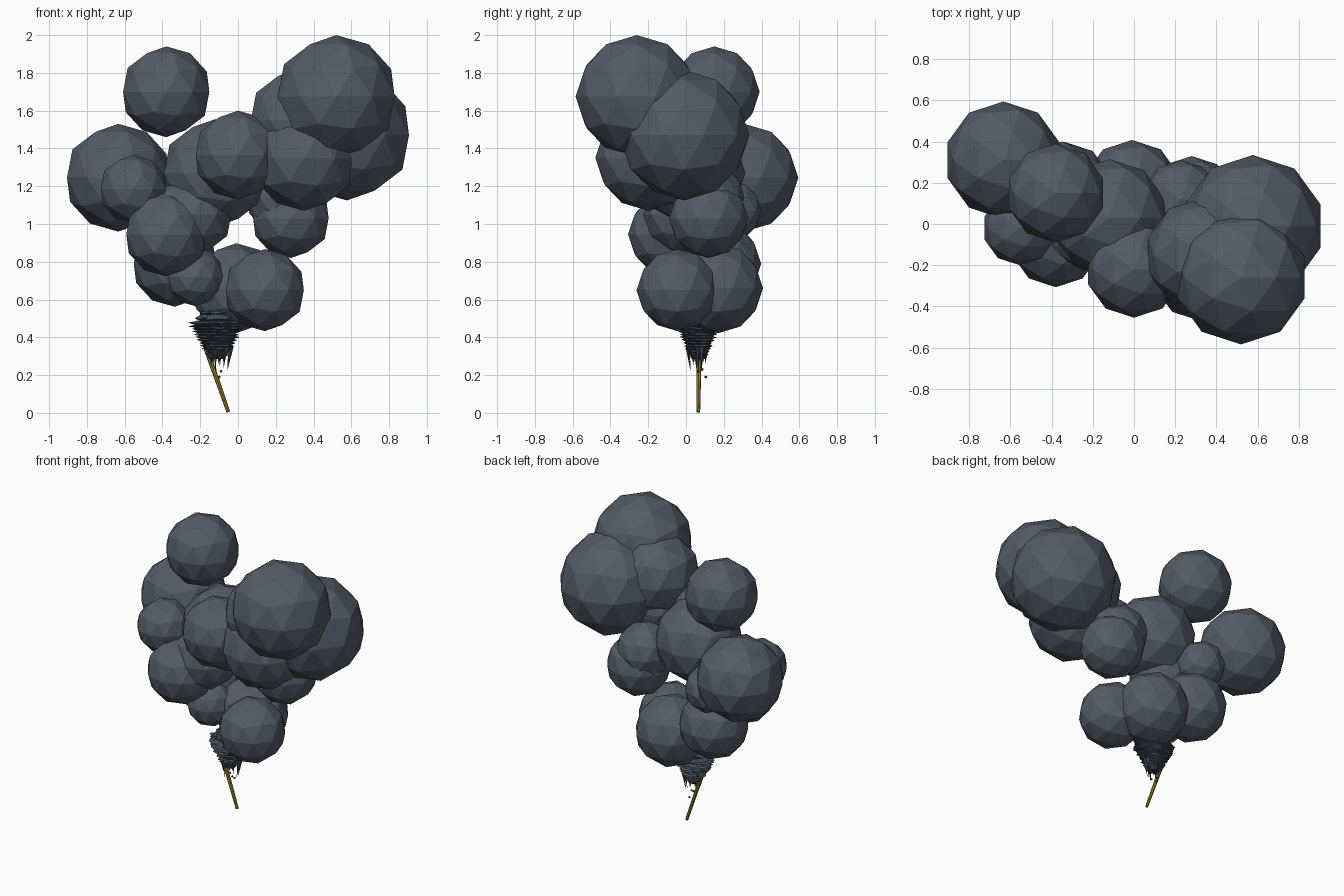
import bpy, bmesh, math, random
from mathutils import Vector

random.seed(4)
if "Cube" in bpy.data.objects:
    bpy.data.objects.remove(bpy.data.objects["Cube"])


def material(name, colour):
    m = bpy.data.materials.new(name)
    m.use_nodes = True
    m.diffuse_color = (*colour, 1)
    m.node_tree.nodes["Principled BSDF"].inputs["Base Color"].default_value = (*colour, 1)
    return m


SMOKE = material("smoke grey", (0.09, 0.106, 0.135))
SOOT = material("dark slate", (0.055, 0.068, 0.09))
GOLD = material("old gold", (0.32, 0.23, 0.03))


def make_object(name, bm, mat):
    mesh = bpy.data.meshes.new(name)
    bm.to_mesh(mesh)
    bm.free()
    mesh.materials.append(mat)
    obj = bpy.data.objects.new(name, mesh)
    bpy.context.collection.objects.link(obj)
    return obj


# Faceted smoke puffs: x, y, z, radius
puffs = {
    "crown_puff": (0.52, -0.26, 1.675, 0.325),
    "outer_puff": (0.577, -0.01, 1.47, 0.345),
    "inner_crown_puff": (0.33, -0.15, 1.55, 0.275),
    "front_puff": (0.35, -0.2, 1.35, 0.28),
    "middle_front_puff": (0, -0.22, 1.365, 0.235),
    "core_puff": (-0.12, 0.03, 1.27, 0.285),
    "drifting_puff": (-0.38, 0.15, 1.7, 0.24),
    "side_puff": (-0.634, 0.31, 1.245, 0.285),
    "small_side_puff": (-0.555, -0.02, 1.185, 0.18),
    "low_front_puff": (-0.38, -0.085, 0.945, 0.222),
    "low_back_puff": (-0.335, 0.17, 0.79, 0.228),
    "small_back_puff": (-0.35, 0.24, 1.07, 0.16),
    "small_low_puff": (-0.225, 0.02, 0.72, 0.155),
    "filler_puff": (-0.24, -0.01, 1.05, 0.215),
    "right_puff": (0.28, 0.12, 1.03, 0.21),
    "right_upper_puff": (0.23, 0.12, 1.14, 0.19),
    "base_front_puff": (0.142, -0.045, 0.65, 0.217),
    "base_back_puff": (-0.01, 0.17, 0.66, 0.238),
}
for name, (x, y, z, r) in puffs.items():
    bm = bmesh.new()
    bmesh.ops.create_icosphere(bm, subdivisions=2, radius=r)
    bmesh.ops.translate(bm, verts=bm.verts, vec=(x, y, z))
    make_object(name, bm, SMOKE)

# Ragged funnel of stacked, torn collars
AXIS = Vector((-0.11, 0.065, 0))


def add_collar(bm, z, radius, height, sides=22):
    rings = [[], [], []]
    for i in range(sides):
        a = math.tau * i / sides
        out = Vector((math.cos(a), math.sin(a) * 0.85, 0))
        tear = random.uniform(0.82, 1.08)
        rings[0].append(bm.verts.new(AXIS + out * radius * 0.7 + Vector((0, 0, z - height))))
        rings[1].append(bm.verts.new(AXIS + out * radius * tear
                                     + Vector((0, 0, z + random.uniform(-0.4, 0.4) * height))))
        rings[2].append(bm.verts.new(AXIS + out * radius * 0.75 + Vector((0, 0, z + height))))
    for low, high in zip(rings, rings[1:]):
        for i in range(sides):
            j = (i + 1) % sides
            bm.faces.new((low[i], low[j], high[j], high[i]))
    bm.faces.new(rings[0][::-1])
    bm.faces.new(rings[2])


def add_shard(bm, angle, radius, z, length, width):
    out = Vector((math.cos(angle), math.sin(angle) * 0.85, 0))
    side = Vector((-out.y, out.x, 0)) * width
    base = AXIS + out * radius + Vector((0, 0, z))
    ring = [bm.verts.new(base + v) for v in (side, out * width, -side, -out * width)]
    tip = bm.verts.new(base - out * radius * 0.25 + Vector((0, 0, length)))
    for i in range(4):
        bm.faces.new((ring[i], ring[(i + 1) % 4], tip))
    bm.faces.new(ring[::-1])


bm = bmesh.new()
for i in range(13):
    t = i / 12
    add_collar(bm, 0.295 + 0.18 * t, 0.05 + 0.1 * t ** 0.9, 0.011)
add_collar(bm, 0.5, 0.115, 0.02)
add_collar(bm, 0.525, 0.1, 0.015)
for i in range(18):
    a = math.tau * i / 18
    add_shard(bm, a, random.uniform(0.03, 0.08), 0.35, -random.uniform(0.06, 0.13), 0.014)
    add_shard(bm, a, random.uniform(0.07, 0.11), 0.49, random.uniform(0.03, 0.07), 0.008)
bmesh.ops.recalc_face_normals(bm, faces=bm.faces)
make_object("ragged_funnel", bm, SOOT)

# Loose crumbs under the funnel
bm = bmesh.new()
for offset in ((0.01, 0.04, 0.19), (0.02, 0, 0.22), (-0.01, 0.02, 0.23)):
    made = bmesh.ops.create_icosphere(bm, subdivisions=1, radius=0.008)
    bmesh.ops.translate(bm, verts=made["verts"], vec=AXIS + Vector(offset))
make_object("crumbs", bm, SOOT)

# Slanted slim rod
low, high = Vector((-0.051, 0.065, 0.004)), Vector((-0.172, 0.07, 0.35))
bm = bmesh.new()
bmesh.ops.create_cone(bm, cap_ends=True, segments=8, radius1=0.01, radius2=0.014,
                      depth=(high - low).length)
rod = make_object("rod", bm, GOLD)
rod.location = (low + high) / 2
rod.rotation_euler = (high - low).to_track_quat("Z", "Y").to_euler()
